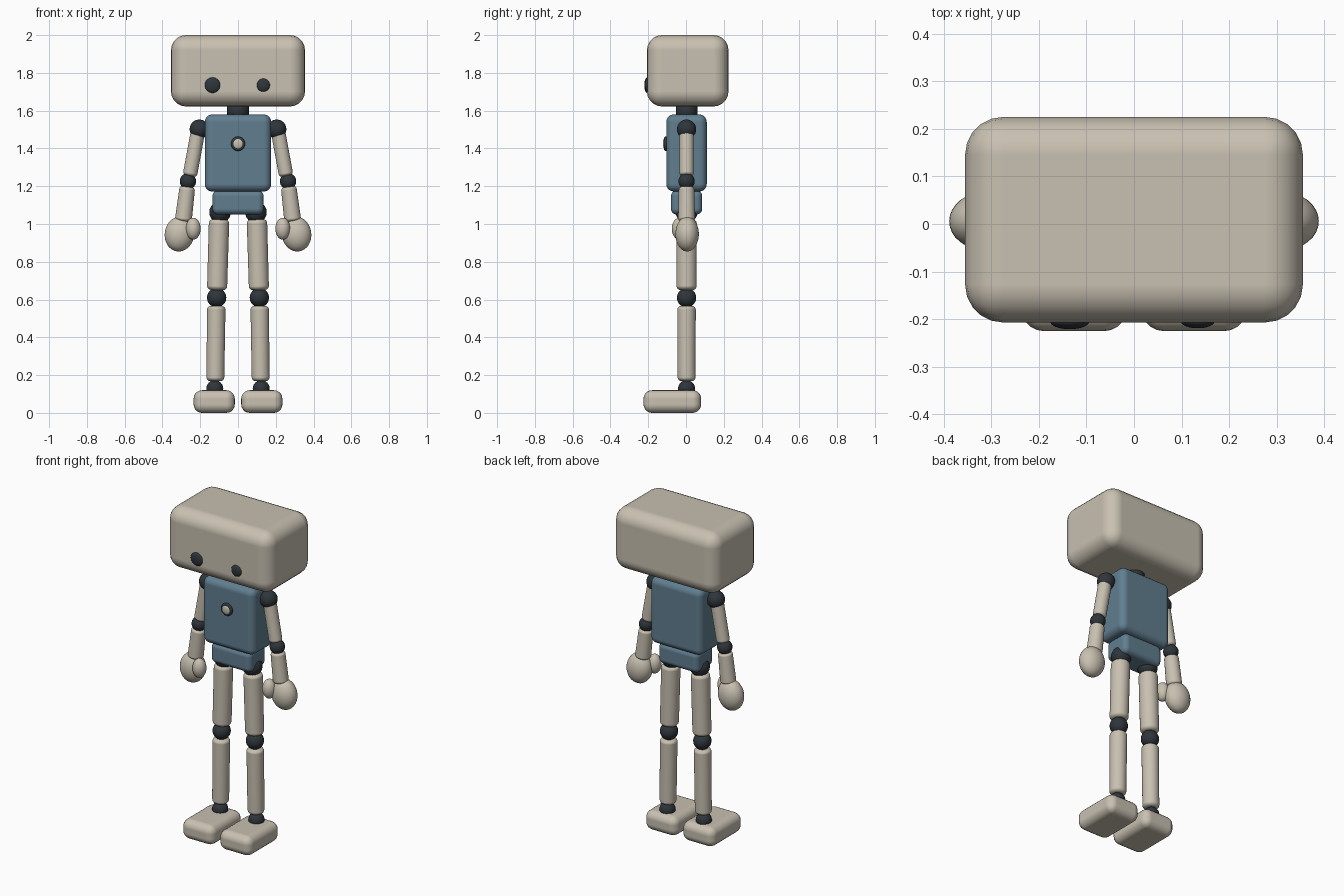
import bpy
import bmesh
from mathutils import Vector, Matrix

default = bpy.data.objects.get("Cube")
if default:
    bpy.data.objects.remove(default, do_unlink=True)


def material(name, rgb):
    mat = bpy.data.materials.new(name)
    mat.use_nodes = True
    mat.diffuse_color = (*rgb, 1)
    mat.node_tree.nodes["Principled BSDF"].inputs["Base Color"].default_value = (*rgb, 1)
    return mat


CREAM = material("warm cream", (0.58, 0.53, 0.44))
BLUE = material("slate blue", (0.12, 0.21, 0.28))
DARK = material("dark charcoal", (0.028, 0.036, 0.044))


def finish(name, bm, mat, bevel=0, segments=5):
    mesh = bpy.data.meshes.new(name)
    bm.to_mesh(mesh)
    bm.free()
    mesh.materials.append(mat)
    for face in mesh.polygons:
        face.use_smooth = True
    obj = bpy.data.objects.new(name, mesh)
    bpy.context.collection.objects.link(obj)
    if bevel:
        mod = obj.modifiers.new("rounded edges", "BEVEL")
        mod.width = bevel
        mod.segments = segments
        mod.limit_method = "ANGLE"
        mod.harden_normals = True
    return obj


def box(name, low, high, mat, bevel):
    low, high = Vector(low), Vector(high)
    bm = bmesh.new()
    bmesh.ops.create_cube(bm, size=1)
    bmesh.ops.scale(bm, vec=high - low, verts=bm.verts)
    bmesh.ops.translate(bm, vec=(low + high) / 2, verts=bm.verts)
    return finish(name, bm, mat, bevel)


def ellipsoid(name, centre, radii, mat, tilt=0):
    bm = bmesh.new()
    bmesh.ops.create_uvsphere(bm, u_segments=32, v_segments=20, radius=1)
    bm.transform(Matrix.Translation(centre) @ Matrix.Rotation(tilt, 4, "Y")
                 @ Matrix.Diagonal((*radii, 1)))
    return finish(name, bm, mat)


def rod(name, start, end, r_start, r_end, mat, bevel):
    start, end = Vector(start), Vector(end)
    axis = end - start
    bm = bmesh.new()
    bmesh.ops.create_cone(bm, cap_ends=True, segments=32, radius1=r_start,
                          radius2=r_end, depth=axis.length)
    bm.transform(Matrix.Translation((start + end) / 2)
                 @ axis.to_track_quat("Z", "Y").to_matrix().to_4x4())
    return finish(name, bm, mat, bevel, 4)


# Head, neck and trunk
box("head", (-0.355, -0.207, 1.622), (0.355, 0.225, 2), CREAM, 0.08)
rod("neck", (0, 0.003, 1.54), (0, 0.003, 1.66), 0.057, 0.057, DARK, 0)
box("torso", (-0.176, -0.104, 1.172), (0.176, 0.11, 1.58), BLUE, 0.04)
box("pelvis", (-0.136, -0.08, 1.05), (0.136, 0.086, 1.178), BLUE, 0.032)

# Chest button
rod("button_rim", (0, -0.09, 1.425), (0, -0.117, 1.425), 0.038, 0.038, DARK, 0.01)
ellipsoid("button_cap", (0, -0.114, 1.425), (0.027, 0.008, 0.027), CREAM)

# Eyes, the right one a little larger
ellipsoid("right_eye", (-0.135, -0.205, 1.735), (0.041, 0.016, 0.041), DARK)
ellipsoid("left_eye", (0.134, -0.205, 1.735), (0.035, 0.014, 0.035), DARK)

Y = 0.003
for side, s in (("left", 1), ("right", -1)):
    # Arm
    ellipsoid(side + "_shoulder", (s * 0.205, Y, 1.502), (0.051,) * 3, DARK)
    rod(side + "_upper_arm", (s * 0.213, Y, 1.485), (s * 0.255, Y, 1.255),
        0.038, 0.038, CREAM, 0.016)
    ellipsoid(side + "_elbow", (s * 0.265, Y, 1.226), (0.043,) * 3, DARK)
    rod(side + "_forearm", (s * 0.268, Y, 1.197), (s * 0.29, Y, 1.015),
        0.041, 0.045, CREAM, 0.016)
    ellipsoid(side + "_hand", (s * 0.31, 0.006, 0.947), (0.078, 0.062, 0.093), CREAM, s * -0.15)
    ellipsoid(side + "_thumb", (s * 0.237, -0.035, 0.975), (0.039, 0.04, 0.058), CREAM)
    # Leg
    ellipsoid(side + "_hip", (s * 0.095, Y, 1.062), (0.057,) * 3, DARK)
    rod(side + "_thigh", (s * 0.1, Y, 1.025), (s * 0.111, Y, 0.65),
        0.054, 0.053, CREAM, 0.022)
    ellipsoid(side + "_knee", (s * 0.113, Y, 0.61), (0.051,) * 3, DARK)
    rod(side + "_shin", (s * 0.115, Y, 0.566), (s * 0.12, Y, 0.168),
        0.049, 0.047, CREAM, 0.02)
    ellipsoid(side + "_ankle", (s * 0.123, Y, 0.128), (0.045,) * 3, DARK)
    box(side + "_foot", (s * 0.126 - 0.109, -0.225, 0), (s * 0.126 + 0.109, 0.08, 0.12),
        CREAM, 0.045)
